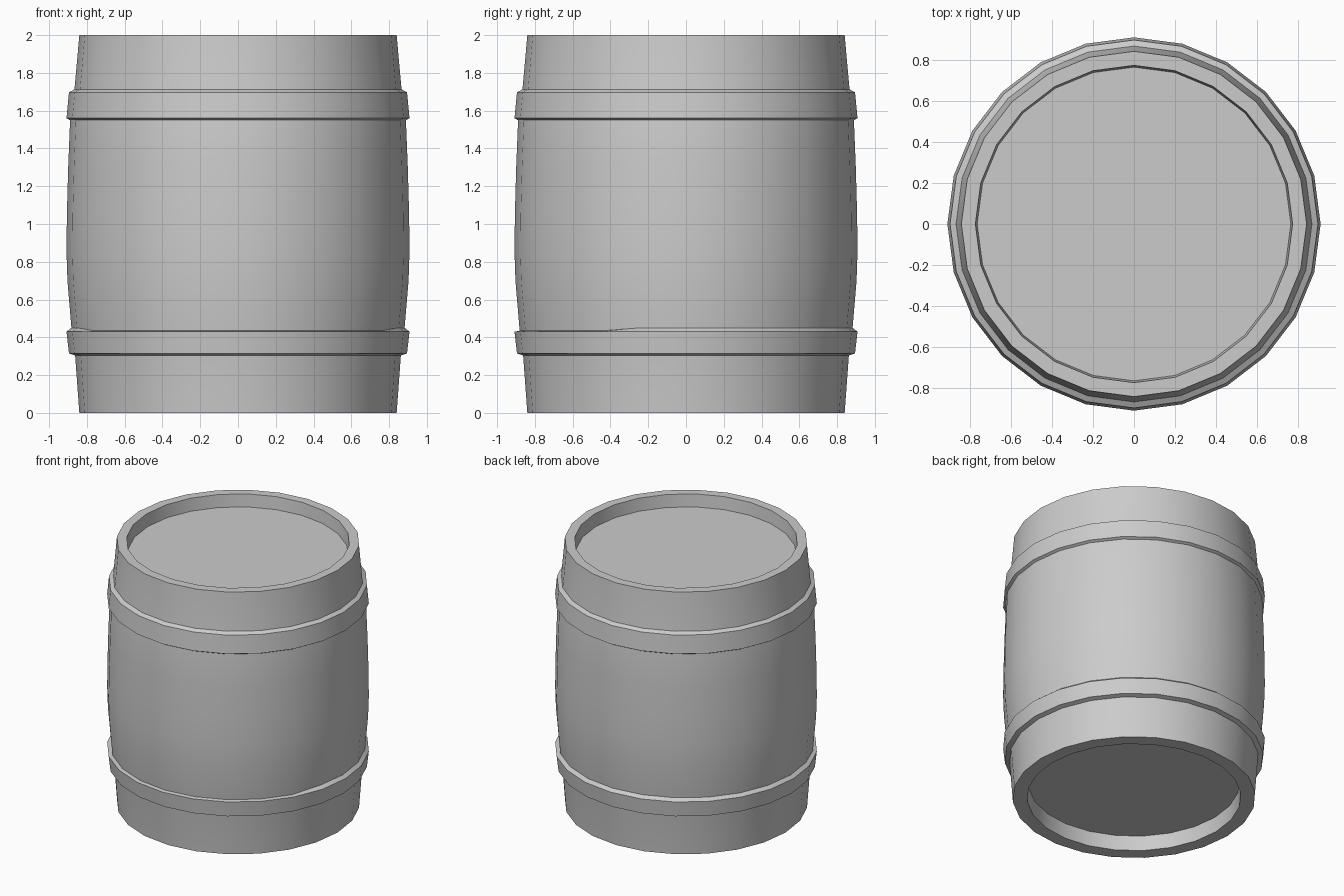
import bpy, bmesh
from math import cos, sin, pi

if "Cube" in bpy.data.objects:
    bpy.data.objects.remove(bpy.data.objects["Cube"])

SIDES = 24


def lathe(name, profile, capped=False, tweak=None):
    """Spin an (r, z) profile, listed from bottom to top, around z."""
    bm = bmesh.new()
    rings = []
    for r, z in profile:
        rings.append([bm.verts.new((r * cos(2 * pi * k / SIDES),
                                    r * sin(2 * pi * k / SIDES), z))
                      for k in range(SIDES)])
    for low, high in zip(rings, rings[1:]):
        for k in range(SIDES):
            n = (k + 1) % SIDES
            bm.faces.new((low[k], low[n], high[n], high[k]))
    if capped:
        bm.faces.new(rings[0][::-1])
        bm.faces.new(rings[-1])
    if tweak:
        tweak(rings)
    mesh = bpy.data.meshes.new(name)
    bm.to_mesh(mesh)
    bm.free()
    obj = bpy.data.objects.new(name, mesh)
    bpy.context.collection.objects.link(obj)
    bpy.ops.object.select_all(action='DESELECT')
    obj.select_set(True)
    bpy.context.view_layer.objects.active = obj
    bpy.ops.object.shade_smooth_by_angle(angle=pi / 6)
    return obj


# Bulging staves with thick rims and recessed bottom and lid
lathe("barrel_body", [
    (0.73, 0.11), (0.74, 0.0), (0.84, 0.0), (0.862, 0.30), (0.882, 0.45),
    (0.903, 0.70), (0.908, 0.85), (0.906, 1.05), (0.899, 1.30),
    (0.889, 1.55), (0.866, 1.71), (0.84, 2.0), (0.772, 2.0), (0.763, 1.905),
], capped=True)


# The lower hoop's top bevel is flattened around the front
def flatten_front(rings):
    for v in rings[3]:
        if v.co.y < -0.4:
            v.co.z = 0.435


lathe("lower_hoop", [(0.858, 0.303), (0.895, 0.315), (0.908, 0.43), (0.88, 0.452)],
      tweak=flatten_front)

# Upper hoop
lathe("upper_hoop", [(0.885, 1.547), (0.908, 1.56), (0.895, 1.697), (0.862, 1.715)])
